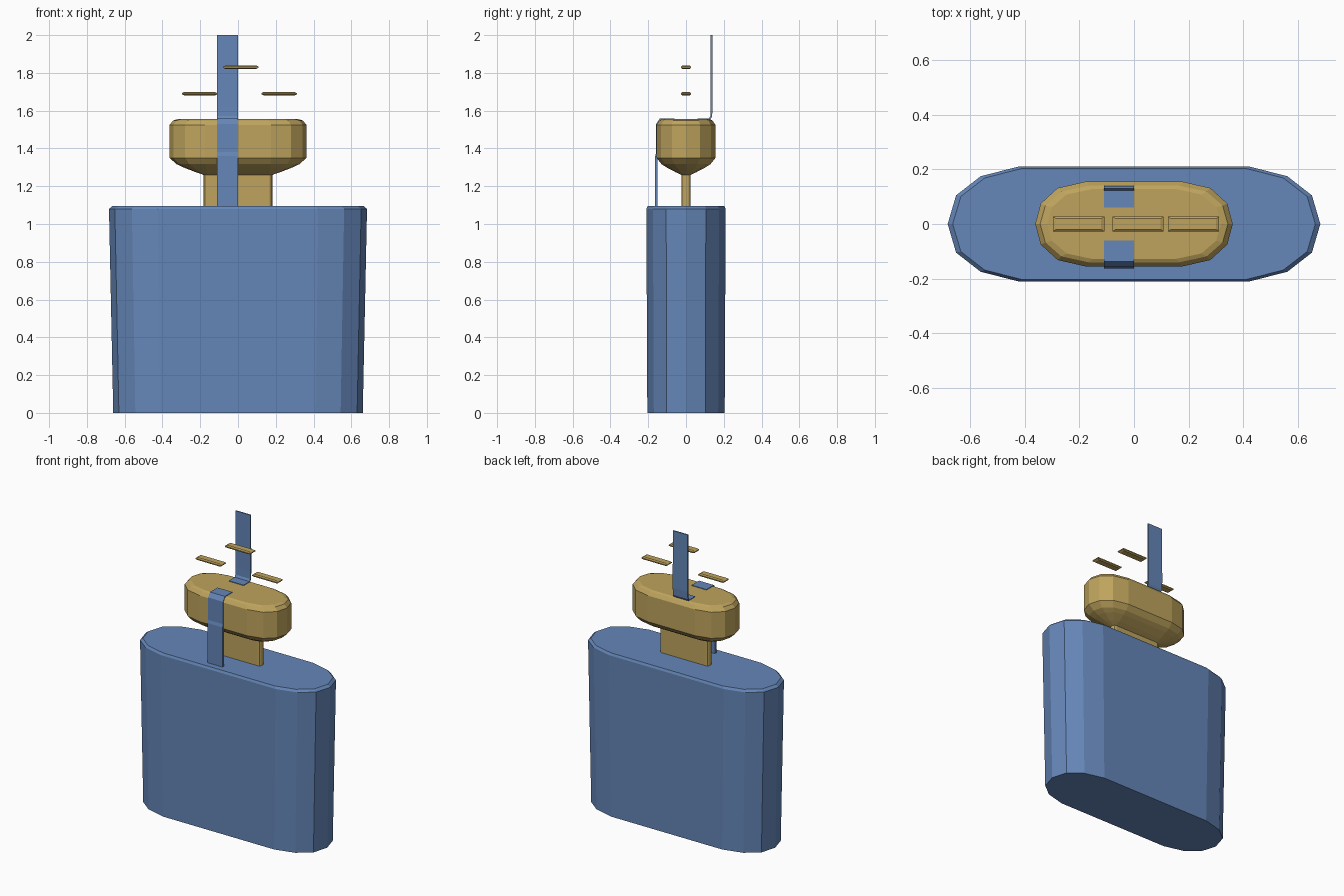
import bpy, bmesh

if "Cube" in bpy.data.objects:
    bpy.data.objects.remove(bpy.data.objects["Cube"])


def material(name, rgb):
    m = bpy.data.materials.new(name)
    m.diffuse_color = (*rgb, 1)
    m.use_nodes = True
    m.node_tree.nodes["Principled BSDF"].inputs["Base Color"].default_value = m.diffuse_color
    return m


BLUE = material("blue", (0.13, 0.24, 0.48))
GOLD = material("gold", (0.52, 0.37, 0.11))


def loft(name, rings, mat):
    """Bridge equal-length rings of points and cap both ends."""
    bm = bmesh.new()
    loops = [[bm.verts.new(p) for p in r] for r in rings]
    n = len(loops[0])
    for a, b in zip(loops, loops[1:]):
        for i in range(n):
            j = (i + 1) % n
            bm.faces.new((a[i], a[j], b[j], b[i]))
    bm.faces.new(loops[0][::-1])
    bm.faces.new(loops[-1])
    bmesh.ops.recalc_face_normals(bm, faces=bm.faces)
    me = bpy.data.meshes.new(name)
    bm.to_mesh(me)
    bm.free()
    ob = bpy.data.objects.new(name, me)
    bpy.context.collection.objects.link(ob)
    me.materials.append(mat)
    return ob


def outline(quarter):
    """Mirror a quarter outline (on-axis tip first) into a full loop."""
    q = quarter
    left = [(-x, y) for x, y in reversed(q)]
    back = q + left
    return back + [(x, -y) for x, y in reversed(back[1:-1])]


# Flat rounded container, slightly wider at the top, with a chamfered rim
body_line = outline([(0.683, 0), (0.652, 0.105), (0.562, 0.175), (0.425, 0.21)])
levels = [(0, 0.967, 0.975), (1.08, 1, 1), (1.095, 0.973, 0.965)]
loft("body", [[(x * sx, y * sy, z) for x, y in body_line] for z, sx, sy in levels], BLUE)

# Stopper: thin neck flaring into a wide rounded cap
cap_line = outline([(0.362, 0), (0.342, 0.075), (0.28, 0.132), (0.175, 0.156)])
neck_line = outline([(0.182, 0), (0.181, 0.012), (0.175, 0.021), (0.163, 0.025)])
# (height, blend from neck outline to cap outline)
profile = [(1.09, 0), (1.26, 0), (1.275, 0.24), (1.30, 0.6),
           (1.317, 0.8), (1.35, 1), (1.525, 1)]
rings = [[(nx + (cx - nx) * t, ny + (cy - ny) * t, z)
          for (nx, ny), (cx, cy) in zip(neck_line, cap_line)] for z, t in profile]
rings.append([(x * 0.95, y * 0.90, 1.548) for x, y in cap_line])
rings.append([(x * 0.88, y * 0.82, 1.555) for x, y in cap_line])
loft("stopper", rings, GOLD)


# Straps: thin ribbons extruded in x from a side profile (outer path + inner path)
def strap(name, outer, inner):
    side = outer + inner[::-1]
    bm_rings = [[(x, y, z) for y, z in side] for x in (-0.11, 0.0)]
    return loft(name, bm_rings, BLUE)


strap("front_strap",
      [(-0.163, 1.09), (-0.163, 1.36), (-0.158, 1.38), (-0.158, 1.53), (-0.138, 1.559), (-0.06, 1.559)],
      [(-0.15, 1.09), (-0.15, 1.36), (-0.148, 1.38), (-0.148, 1.526), (-0.134, 1.552), (-0.06, 1.552)])
strap("back_strap",
      [(0.06, 1.552), (0.128, 1.552), (0.138, 1.57), (0.141, 1.62), (0.139, 2.0)],
      [(0.06, 1.559), (0.122, 1.559), (0.130, 1.573), (0.131, 1.62), (0.131, 2.0)])

# Three small floating bars with chamfered rims
for i, (cx, cz) in enumerate([(-0.203, 1.69), (0.015, 1.83), (0.218, 1.69)]):
    rings = []
    for dz, inset in [(-0.009, 0.012), (-0.003, 0), (0.003, 0), (0.009, 0.012)]:
        a, b = 0.094 - inset, 0.027 - inset * 0.6
        rings.append([(cx + sx * a, sy * b, cz + dz)
                      for sx, sy in ((-1, -1), (1, -1), (1, 1), (-1, 1))])
    loft(f"floating_bar_{i + 1}", rings, GOLD)
